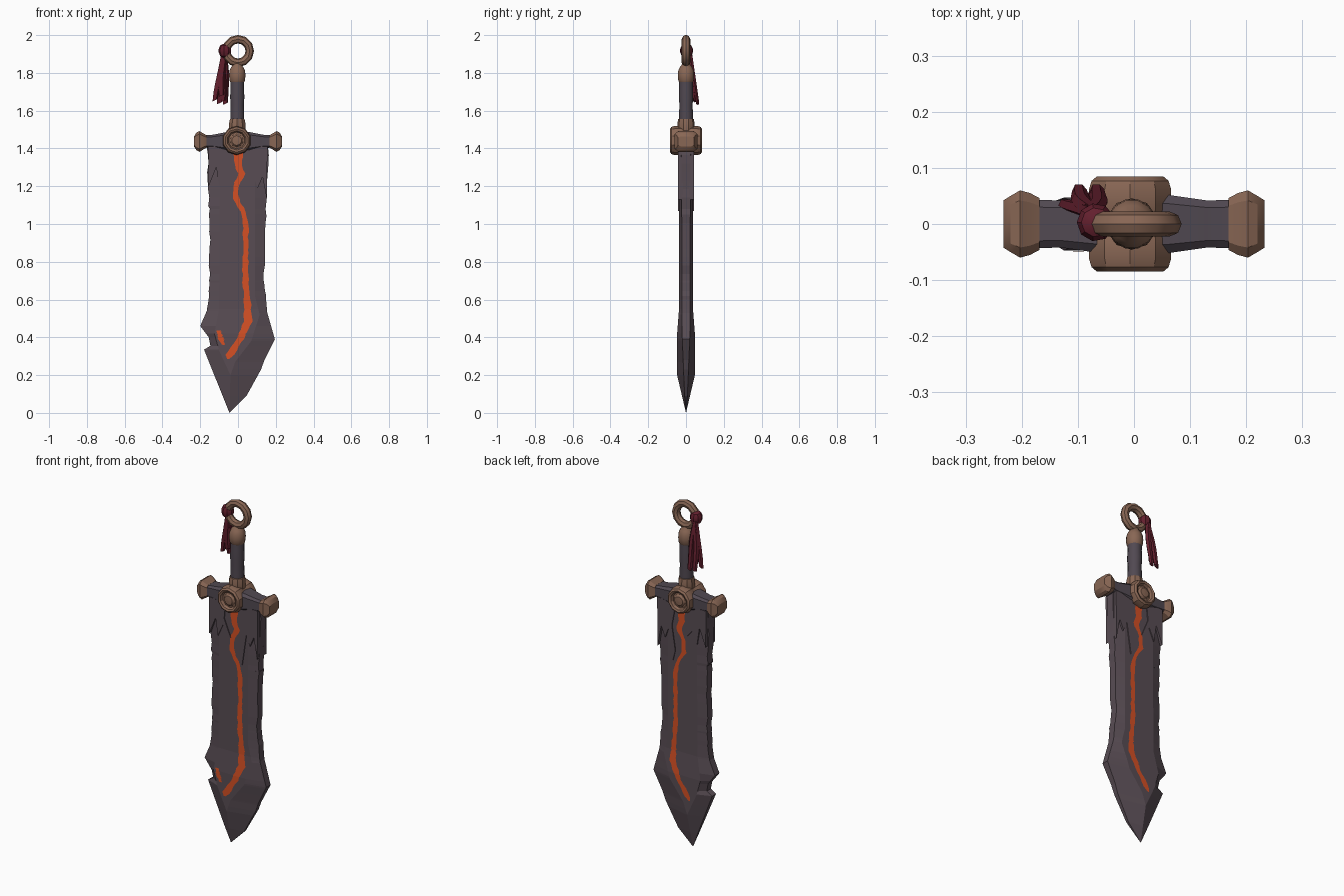
import bpy, bmesh, math, random
from mathutils import Vector

if "Cube" in bpy.data.objects:
    bpy.data.objects.remove(bpy.data.objects["Cube"])

random.seed(4)

def mat(name, rgb):
    m = bpy.data.materials.new(name)
    m.diffuse_color = (*rgb, 1)
    m.use_nodes = True
    m.node_tree.nodes["Principled BSDF"].inputs["Base Color"].default_value = m.diffuse_color
    return m

STEEL = mat("dark steel", (.098, .073, .088))
SLATE = mat("slate wrap", (.082, .066, .083))
BRONZE = mat("bronze", (.25, .135, .09))
LAVA = mat("glowing orange", (.66, .08, .018))
CLOTH = mat("crimson cloth", (.125, .014, .027))

def finish(bm, name, material, smooth=None, recalc=True):
    if recalc:
        bmesh.ops.remove_doubles(bm, verts=bm.verts, dist=1e-5)
        bmesh.ops.recalc_face_normals(bm, faces=bm.faces)
    me = bpy.data.meshes.new(name)
    bm.to_mesh(me)
    bm.free()
    me.materials.append(material)
    ob = bpy.data.objects.new(name, me)
    bpy.context.collection.objects.link(ob)
    if smooth:
        shade(ob, smooth)
    return ob

def shade(ob, deg):
    bpy.ops.object.select_all(action='DESELECT')
    ob.select_set(True)
    bpy.context.view_layer.objects.active = ob
    bpy.ops.object.shade_smooth_by_angle(angle=math.radians(deg))

def loft(name, rings, material, smooth=None):
    """Skin a row of equal-sized point rings and cap both ends."""
    bm = bmesh.new()
    vs = [[bm.verts.new(p) for p in r] for r in rings]
    n = len(rings[0])
    for a, b in zip(vs, vs[1:]):
        for i in range(n):
            bm.faces.new((a[i], a[(i + 1) % n], b[(i + 1) % n], b[i]))
    bm.faces.new(vs[0])
    bm.faces.new(vs[-1])
    return finish(bm, name, material, smooth)

def lathe(name, profile, n, material, axis='z', centre=(0, 0, 0), smooth=35):
    rings = []
    for r, h in profile:
        ring = []
        for i in range(n):
            a = 2 * math.pi * (i + .5) / n
            u, v = r * math.cos(a), r * math.sin(a)
            ring.append(Vector(centre) + Vector((u, v, h) if axis == 'z' else (u, h, v)))
        rings.append(ring)
    return loft(name, rings, material, smooth)

def lerp(table, z):
    for (a, p), (b, q) in zip(table, table[1:]):
        if a <= z <= b:
            return p + (q - p) * (z - a) / (b - a)
    return table[0][1] if z < table[0][0] else table[-1][1]

# Blade: outline, bevel lines and thickness as functions of height
LEFT = [(0, -.045), (.335, -.18), (.355, -.146), (.40, -.155), (.46, -.2),
        (.54, -.165), (.7, -.15), (1.05, -.152), (1.42, -.163)]
RIGHT = [(0, -.045), (.09, .045), (.23, .122), (.28, .14), (.39, .195),
         (.53, .155), (.7, .138), (1.08, .15), (1.42, .16)]
IN_L = [(0, -.045), (.2, -.04), (.33, -.1), (.42, -.125), (.55, -.1), (1.42, -.095)]
IN_R = [(0, -.045), (.2, -.04), (.27, -.015), (.38, .07), (.52, .115), (.62, .09), (1.42, .09)]
THICK = [(0, 0), (.2, .047), (.42, .047), (.55, .037), (1.42, .037)]
EDGE = [(0, 0), (.1, .008), (.4, .02), (1.42, .024)]
tables = (LEFT, RIGHT, IN_L, IN_R, THICK)
levels = sorted({z for t in tables for z, _ in t} | {.6 + .045 * i for i in range(18)})
rings = []
for z in levels:
    j = .005 if z > .58 else 0
    xl = lerp(LEFT, z) + random.uniform(-j, j)
    xr = lerp(RIGHT, z) + random.uniform(-j, j)
    il, ir, t, e = (lerp(k, z) for k in (IN_L, IN_R, THICK, EDGE))
    rings.append([(xl, -e, z), (il, -t, z), (ir, -t, z), (xr, -e, z),
                  (xr, e, z), (ir, t, z), (il, t, z), (xl, e, z)])
loft("blade", rings, STEEL)

# Splintered plates under the guard, both sides
SHARDS = [
    [(-.158, 1.41), (-.05, 1.41), (-.06, 1.31), (-.018, 1.21), (-.068, 1.27),
     (-.1, 1.2), (-.115, 1.3), (-.155, 1.2)],
    [(.035, 1.41), (.156, 1.41), (.152, 1.13), (.13, 1.25), (.105, 1.19),
     (.082, 1.25), (.055, 1.07), (.04, 1.13), (.062, 1.27)]]
for i, pts in enumerate(SHARDS):
    for side in (-1, 1):
        loft(f"blade_splinter_{i}_{side}",
             [[(x, side * y, z) for x, z in pts] for y in (.015, .042)], STEEL)

# Molten crack: thin strip hugging both blade faces
def crack(name, path, side, scale=1.0, gap=.002):
    bm = bmesh.new()
    z0, z1 = path[0][0], path[-1][0]
    cx, cw = [(p[0], p[1]) for p in path], [(p[0], p[2]) for p in path]
    zs = sorted({z0 + (z1 - z0) * i / 50 for i in range(51)} |
                {z for z, _ in THICK if z0 < z < z1})
    prev = None
    for z in zs:
        w = lerp(cw, z) * scale * .5
        x, y = lerp(cx, z), side * (lerp(THICK, z) + gap)
        row = [bm.verts.new((x - w + random.uniform(-.004, .004), y, z)),
               bm.verts.new((x + w + random.uniform(-.004, .004), y, z))]
        if prev:
            f = [prev[0], prev[1], row[1], row[0]]
            bm.faces.new(f if side < 0 else f[::-1])
        prev = row
    finish(bm, name, LAVA, recalc=False)

MAIN = [(.285, -.055, .012), (.31, -.043, .045), (.39, .012, .035), (.49, .056, .05),
        (.55, .052, .035), (.7, .04, .03), (1.0, .04, .028), (1.07, .025, .025),
        (1.13, -.012, .035), (1.2, -.012, .03), (1.26, .02, .035), (1.32, 0, .045), (1.4, 0, .055)]
for side, scale in ((-1, 1), (1, .9)):
    crack(f"molten_crack_{side}", MAIN, side, scale)
crack("molten_branch", [(.36, -.078, .012), (.39, -.09, .03), (.435, -.102, .02)], -1)

# Guard bar and flared end caps
def octagon(x, hy, hz, zc=1.437, c=.3):
    return [(x, y * hy, zc + z * hz) for y, z in
            ((-1, -1 + c), (-1 + c, -1), (1 - c, -1), (1, -1 + c),
             (1, 1 - c), (1 - c, 1), (-1 + c, 1), (-1, 1 - c))]

loft("guard_bar", [octagon(x, hy, hz) for x, hy, hz in
     ((-.18, .043, .032), (-.13, .042, .036), (-.06, .052, .05),
      (.06, .052, .05), (.13, .042, .036), (.18, .043, .032))], SLATE, 30)
for side, name in ((-1, "left"), (1, "right")):
    loft(f"guard_cap_{name}", [octagon(side * x, hy, hz) for x, hy, hz in
         ((.168, .046, .034), (.185, .055, .043), (.203, .06, .055),
          (.22, .05, .047), (.233, .042, .026))], BRONZE, 25)

# Round medallion with raised rim and centre boss on both faces
half = [(.001, .08), (.026, .078), (.035, .068), (.044, .066),
        (.051, .08), (.062, .085), (.072, .077), (.077, .062), (.077, .025), (.072, .015)]
lathe("guard_medallion", half + [(r, -y) for r, y in reversed(half)], 10,
      BRONZE, 'y', (-.007, 0, 1.442), 30)

# Grip, collar and pommel
lathe("grip_collar", [(.042, 1.47), (.046, 1.5), (.046, 1.53), (.041, 1.555), (.03, 1.56)],
      10, BRONZE, centre=(-.004, 0, 0))
lathe("grip", [(.036, 1.53), (.038, 1.58), (.036, 1.63), (.039, 1.67), (.037, 1.72), (.038, 1.78)],
      12, SLATE, centre=(-.004, 0, 0))
lathe("pommel", [(.036, 1.748), (.042, 1.758), (.045, 1.785), (.043, 1.81),
      (.034, 1.83), (.024, 1.842), (.018, 1.86)], 12, BRONZE, centre=(-.004, 0, 0))
bpy.ops.mesh.primitive_torus_add(location=(0, 0, 1.916), rotation=(math.pi / 2, 0, 0),
    major_radius=.0625, minor_radius=.0225, major_segments=12, minor_segments=8)
ring = bpy.context.object
ring.name = "pommel_ring"
ring.data.materials.append(BRONZE)
shade(ring, 40)

# Cloth knot around the ring and hanging tassel strips
lathe("cloth_knot", [(.012, -.036), (.026, -.028), (.034, -.008), (.034, .01),
      (.026, .028), (.012, .036)], 9, CLOTH, centre=(-.068, .003, 1.917))
# each strip: sideways end, depth end, bottom height
for i, (x, y, z) in enumerate(((-.118, .036, 1.655), (-.1, .062, 1.64),
                               (-.08, .048, 1.65), (-.062, .062, 1.637), (-.088, .03, 1.68))):
    rings = []
    for k in range(6):
        t = k / 5
        wob = .004 * math.sin(5 * t + i * 2)
        px = -.074 + (x + .074) * t ** .8 + wob
        py = .02 + (y - .02) * t
        hw, hd = .013 + .004 * math.sin(math.pi * t), .012 - .004 * t
        pz = 1.905 + (z - 1.905) * t
        rings.append([(px + a * hw, py + b * hd, pz + a * .006 * t) for a, b in
                      ((-1, -.4), (-.4, -1), (.5, -1), (1, 0), (.4, 1), (-.6, 1))])
    loft(f"tassel_strip_{i}", rings, CLOTH, 40)
